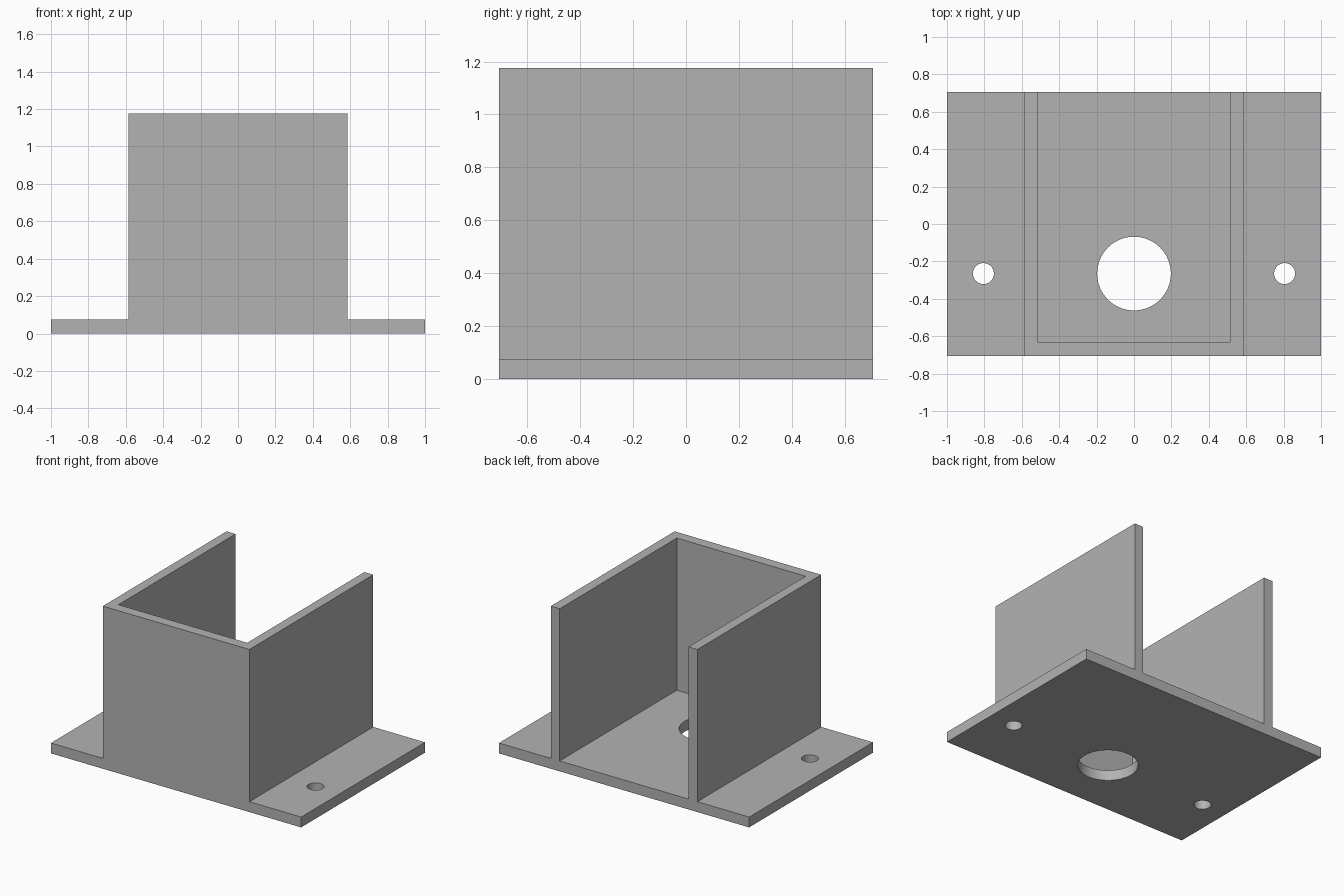
import bpy
import bmesh
from mathutils import Vector

HALF_DEPTH = 0.707
BASE_TOP = 0.075
WALL_TOP = 1.175
WALL_OUT = 0.586
WALL_IN = 0.515
FRONT_IN = -0.63
HOLE_Y = -0.265

if "Cube" in bpy.data.objects:
    bpy.data.objects.remove(bpy.data.objects["Cube"], do_unlink=True)

grey = bpy.data.materials.new("plain grey")
grey.use_nodes = True
colour = (0.45, 0.45, 0.45, 1)
grey.diffuse_color = colour
grey.node_tree.nodes["Principled BSDF"].inputs["Base Color"].default_value = colour


def extrude_profile(name, points, vector):
    """Closed solid from a flat outline swept along a vector."""
    bm = bmesh.new()
    face = bm.faces.new([bm.verts.new(p) for p in points])
    swept = bmesh.ops.extrude_face_region(bm, geom=[face])["geom"]
    verts = [v for v in swept if isinstance(v, bmesh.types.BMVert)]
    bmesh.ops.translate(bm, verts=verts, vec=Vector(vector))
    bmesh.ops.recalc_face_normals(bm, faces=bm.faces)
    mesh = bpy.data.meshes.new(name)
    bm.to_mesh(mesh)
    bm.free()
    mesh.materials.append(grey)
    obj = bpy.data.objects.new(name, mesh)
    bpy.context.collection.objects.link(obj)
    return obj


def cut(target, cutter):
    """Subtract a cutter, then discard it."""
    cutter.hide_render = True
    mod = target.modifiers.new("cut", "BOOLEAN")
    mod.operation = "DIFFERENCE"
    mod.solver = "EXACT"
    mod.object = cutter
    bpy.context.view_layer.objects.active = target
    bpy.ops.object.modifier_apply(modifier=mod.name)
    bpy.data.objects.remove(cutter, do_unlink=True)


# Flanged base and solid housing, swept front to back
half = [(1, 0), (1, BASE_TOP), (WALL_OUT, BASE_TOP), (WALL_OUT, WALL_TOP)]
outline = half + [(-x, z) for x, z in reversed(half)]
bracket = extrude_profile("mounting_bracket",
                          [(x, -HALF_DEPTH, z) for x, z in outline],
                          (0, 2 * HALF_DEPTH, 0))

# Pocket open at the top and back
pocket = [(-WALL_IN, FRONT_IN, BASE_TOP), (WALL_IN, FRONT_IN, BASE_TOP),
          (WALL_IN, 1, BASE_TOP), (-WALL_IN, 1, BASE_TOP)]
cut(bracket, extrude_profile("pocket_cutter", pocket, (0, 0, 2)))

# Central opening and two screw holes
for x, radius in ((0, 0.197), (-0.805, 0.056), (0.805, 0.056)):
    bpy.ops.mesh.primitive_cylinder_add(vertices=64, radius=radius, depth=0.4,
                                        location=(x, HOLE_Y, 0))
    drill = bpy.context.object
    drill.name = "hole_cutter"
    drill.data.materials.append(grey)
    cut(bracket, drill)

# Smooth bores with crisp edges
bpy.ops.object.select_all(action="DESELECT")
bracket.select_set(True)
bpy.context.view_layer.objects.active = bracket
bpy.ops.object.shade_smooth_by_angle(angle=0.5)
